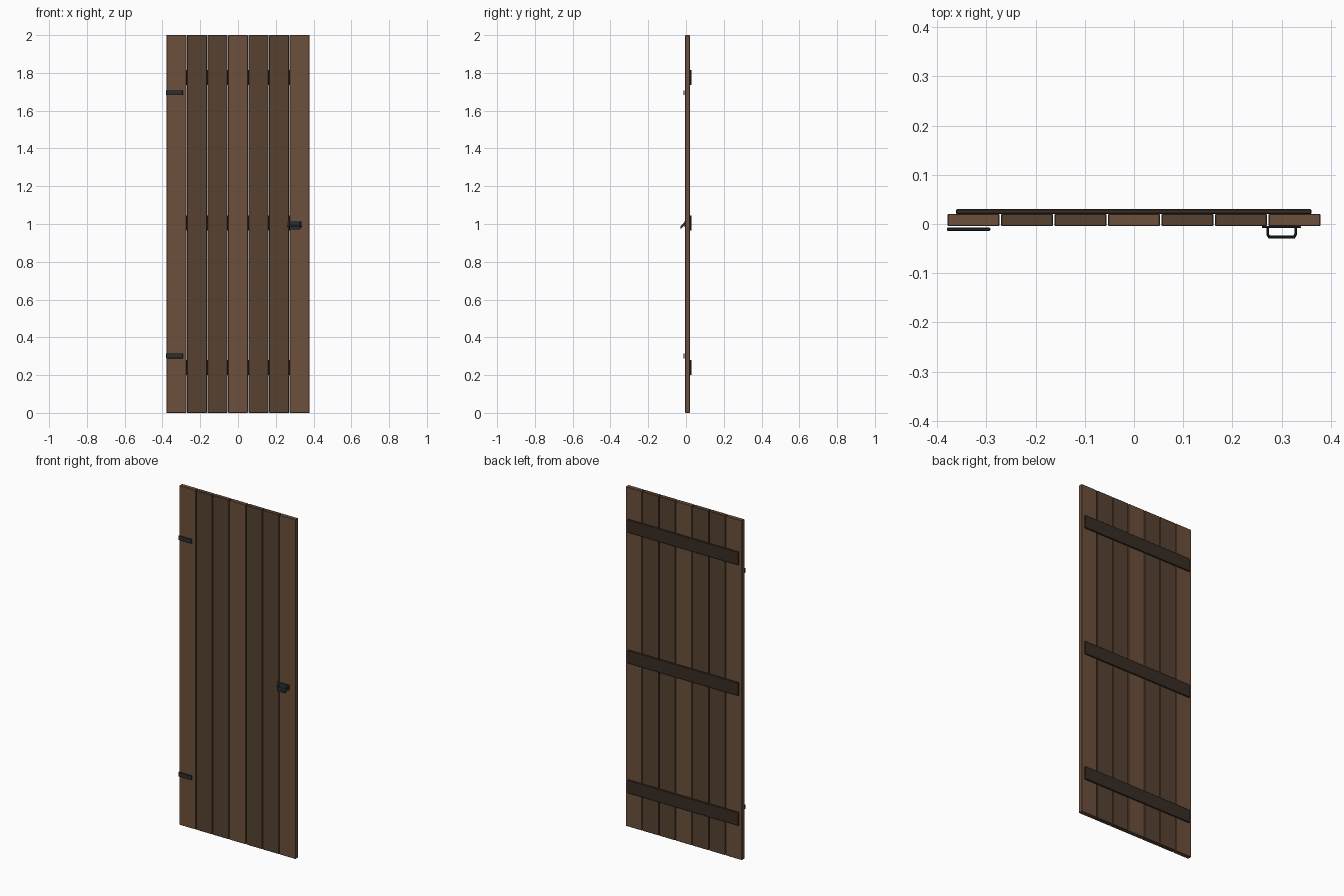
import bpy, bmesh

if "Cube" in bpy.data.objects:
    bpy.data.objects.remove(bpy.data.objects["Cube"])


def material(name, rgb):
    m = bpy.data.materials.new(name)
    m.diffuse_color = (*rgb, 1)
    m.use_nodes = True
    m.node_tree.nodes["Principled BSDF"].inputs["Base Color"].default_value = m.diffuse_color
    return m


LIGHT = material("light_wood", (0.15, 0.08, 0.045))
DARK = material("dark_wood", (0.095, 0.055, 0.031))
BATTEN = material("batten_wood", (0.038, 0.025, 0.018))
IRON = material("iron", (0.022, 0.028, 0.03))


def finish(name, bm, mat, bevel):
    bmesh.ops.recalc_face_normals(bm, faces=bm.faces)
    me = bpy.data.meshes.new(name)
    bm.to_mesh(me)
    bm.free()
    me.materials.append(mat)
    ob = bpy.data.objects.new(name, me)
    bpy.context.collection.objects.link(ob)
    if bevel:
        mod = ob.modifiers.new("bevel", "BEVEL")
        mod.width = bevel
        mod.segments = 1
    return ob


def box(name, x, y, z, mat, bevel=0.001):
    bm = bmesh.new()
    bmesh.ops.create_cube(bm, size=1)
    for v in bm.verts:
        for i, (a, b) in enumerate((x, y, z)):
            v.co[i] = a if v.co[i] < 0 else b
    return finish(name, bm, mat, bevel)


# Seven upright planks with narrow gaps
PITCH, GAP = 0.1087, 0.004
for i in range(7):
    c = (i - 3) * PITCH
    half = (PITCH - GAP) / 2
    box(f"plank_{i + 1}", (c - half, c + half), (-0.0045, 0.0205), (0, 2),
        LIGHT if i % 3 == 0 else DARK, 0.0015)

# Three battens across the back
for i, z in enumerate((0.24, 1.005, 1.775)):
    box(f"batten_{i + 1}", (-0.362, 0.361), (0.0205, 0.03),
        (z - 0.039, z + 0.039), BATTEN, 0.002)

# Hinge straps on the front left edge
for name, z in (("lower_hinge", 0.302), ("upper_hinge", 1.695)):
    box(name, (-0.38, -0.292), (-0.014, -0.0075), (z - 0.013, z + 0.013), IRON, 0.0015)

# Handle back plate
box("handle_plate", (0.26, 0.339), (-0.008, -0.0045), (0.985, 1.016), IRON, 0.0005)

# Handle grip: a flat U profile with cut corners, sloping down and outward
cx = 0.3
half_outline = [(0.031, -0.006), (0.031, -0.022), (0.027, -0.029)]
half_inner = [(0.024, -0.023), (0.026, -0.020), (0.026, -0.006)]
right = [half_outline, half_inner]
outer = half_outline + [(-x, y) for x, y in reversed(half_outline)]
inner = [(-x, y) for x, y in reversed(half_inner)] + half_inner
inner = [(-x, y) for x, y in reversed(half_inner)][::1]
inner += list(half_inner)
outer_path = outer
inner_path = list(reversed(inner)) if inner[0][0] < 0 else inner
bm = bmesh.new()


def section(o, n):
    ring = []
    for (x, y), dz in ((o, 0), (n, 0), (n, 0.016), (o, 0.016)):
        z = 0.996 + (y + 0.006) * 1.05 + dz
        ring.append(bm.verts.new((cx + x, y, z)))
    return ring


rings = [section(o, n) for o, n in zip(outer_path, inner_path)]
for a, b in zip(rings, rings[1:]):
    for k in range(4):
        bm.faces.new((a[k], a[(k + 1) % 4], b[(k + 1) % 4], b[k]))
bm.faces.new(rings[0])
bm.faces.new(rings[-1])
finish("handle_grip", bm, IRON, 0)
